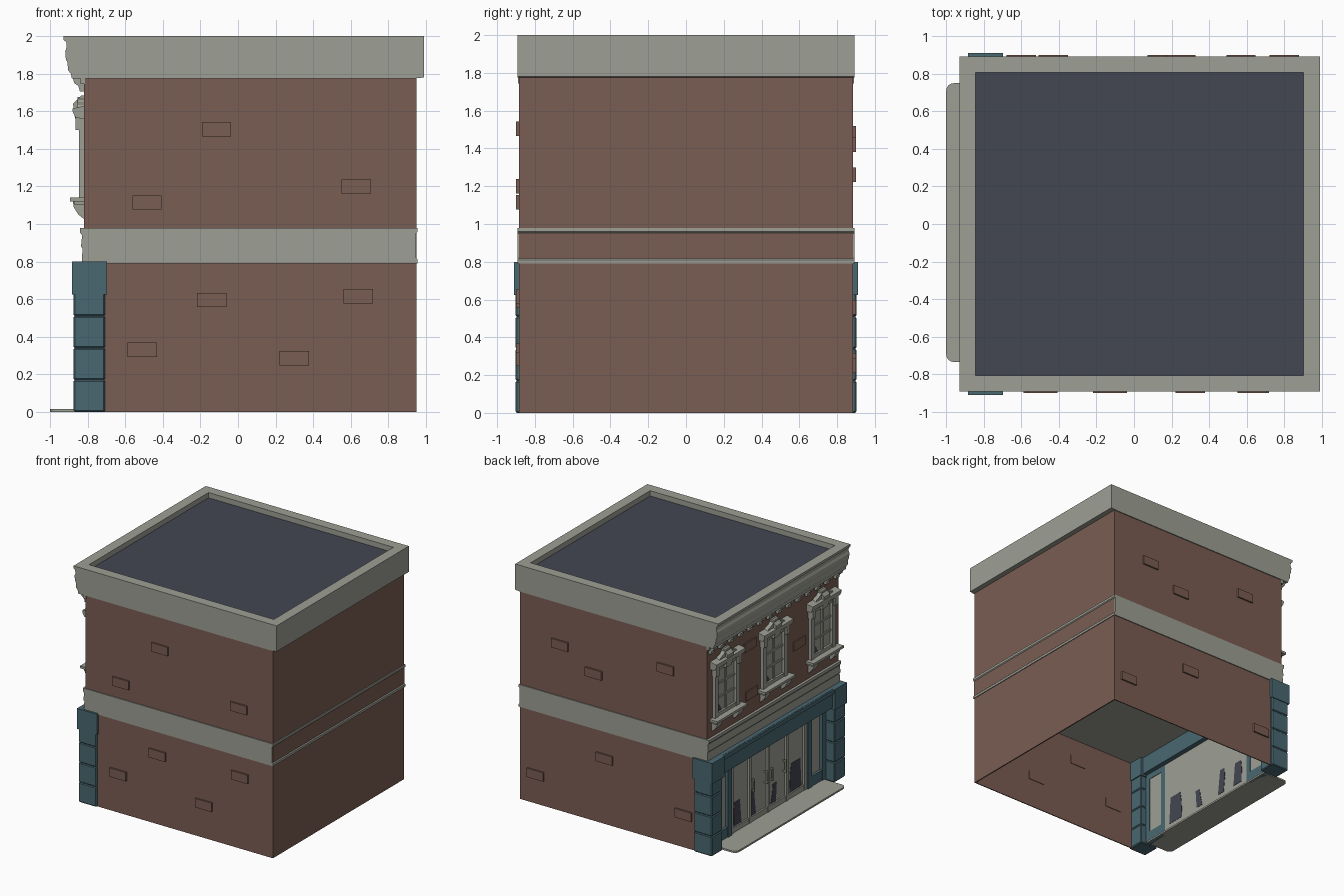
import bpy, bmesh, math

if "Cube" in bpy.data.objects:
    bpy.data.objects.remove(bpy.data.objects["Cube"])

def mat(name, r, g, b):
    m = bpy.data.materials.new(name)
    m.diffuse_color = (r, g, b, 1)
    m.use_nodes = True
    m.node_tree.nodes["Principled BSDF"].inputs["Base Color"].default_value = m.diffuse_color
    return m

BRICK = mat("brick", .195, .11, .086)
STONE = mat("pale_stone", .34, .345, .295)
TEAL = mat("teal_paint", .068, .14, .168)
DARK = mat("dark_slate", .056, .061, .084)

def finish(name, bm, *mats):
    bmesh.ops.recalc_face_normals(bm, faces=bm.faces)
    me = bpy.data.meshes.new(name)
    bm.to_mesh(me)
    bm.free()
    for m in mats:
        me.materials.append(m)
    ob = bpy.data.objects.new(name, me)
    bpy.context.collection.objects.link(ob)
    return ob

def prism_bm(pts, axis, a, b):
    """Extrude a 2D outline along an axis: x takes (y,z), y takes (x,z), z takes (x,y)."""
    place = {"x": lambda p, t: (t, p[0], p[1]),
             "y": lambda p, t: (p[0], t, p[1]),
             "z": lambda p, t: (p[0], p[1], t)}[axis]
    bm = bmesh.new()
    lo = [bm.verts.new(place(p, a)) for p in pts]
    hi = [bm.verts.new(place(p, b)) for p in pts]
    bm.faces.new(lo)
    bm.faces.new(hi)
    n = len(pts)
    for i in range(n):
        j = (i + 1) % n
        bm.faces.new((lo[i], lo[j], hi[j], hi[i]))
    bmesh.ops.recalc_face_normals(bm, faces=bm.faces)
    return bm

def prism(name, pts, axis, a, b, m):
    return finish(name, prism_bm(pts, axis, a, b), m)

def box(name, x0, x1, y0, y1, z0, z1, m, bevel=0):
    bm = prism_bm([(x0, y0), (x1, y0), (x1, y1), (x0, y1)], "z", z0, z1)
    if bevel:
        bmesh.ops.bevel(bm, geom=bm.edges[:], offset=bevel, segments=1, affect='EDGES')
    return finish(name, bm, m)

# --- Brick walls: solid upper storey, open thin-walled ground floor
box("upper_brick_walls", -.82, .95, -.885, .885, .8, 1.79, BRICK)
box("ground_back_wall", .94, .95, -.885, .885, 0, .82, BRICK)
for s in (-1, 1):
    y0, y1 = sorted((s * .885, s * .877))
    box("ground_side_wall", -.75, .945, y0, y1, 0, .82, BRICK)

# --- Raised single bricks (position along wall, height)
def side_brick(x, z, s):
    y0, y1 = sorted((s * .872, s * .899))
    box("raised_brick", x - .078, x + .078, y0, y1, z - .038, z + .038, BRICK)

for x, z in [(-.115, 1.505), (-.485, 1.115), (.63, 1.2),
             (-.14, .595), (.64, .615), (-.51, .33), (.3, .285)]:
    side_brick(x, z, -1)
for x, z in [(.57, 1.42), (.25, 1.26), (-.43, 1.48), (.8, .25), (.15, .56), (-.6, .28)]:
    side_brick(x, z, 1)
for y, z in [(.31, 1.57), (-.35, 1.33), (.29, 1.15)]:
    box("raised_brick", -.83, -.81, y - .078, y + .078, z - .038, z + .038, BRICK)

# --- Stone band between storeys (also the shop ceiling)
prism("storey_band", [
    (-.83, .79), (-.83, .83), (-.828, .87), (-.836, .88), (-.83, .94), (-.842, .955),
    (-.842, .98), (.957, .98), (.957, .96), (.947, .95), (.947, .82), (.957, .81),
    (.957, .79)], "y", -.893, .893, STONE)

# --- Cornice with moulded street side and sunken flat roof
bm = prism_bm([
    (-.82, 1.775), (-.885, 1.775), (-.89, 1.80), (-.905, 1.82), (-.908, 1.86),
    (-.917, 1.88), (-.92, 1.92), (-.912, 1.94), (-.915, 1.97), (-.93, 1.98), (-.93, 2.0),
    (.99, 2.0), (.99, 1.78), (.94, 1.775)], "y", -.893, .893)
top = max(bm.faces, key=lambda f: f.calc_center_median().z)
bmesh.ops.inset_individual(bm, faces=[top], thickness=.122)
ext = bmesh.ops.extrude_face_region(bm, geom=[top])["geom"]
bmesh.ops.translate(bm, verts=[v for v in ext if isinstance(v, bmesh.types.BMVert)], vec=(0, 0, -.045))
roof = [f for f in ext if isinstance(f, bmesh.types.BMFace)][0]
if top.is_valid:
    bmesh.ops.delete(bm, geom=[top], context='FACES_ONLY')
roof.material_index = 1
finish("cornice_and_roof", bm, STONE, DARK)

# --- Brackets and thin moulding under the cornice
box("cornice_bed_mould", -.84, -.815, -.89, .89, 1.745, 1.78, STONE)
for i in range(14):
    y = -.845 + i * .13
    prism("cornice_bracket", [(-.815, 1.78), (-.88, 1.78), (-.872, 1.75), (-.85, 1.735),
                              (-.842, 1.705), (-.815, 1.705)], "y", y - .022, y + .022, STONE)

# --- Upper windows
def window(yc):
    f = lambda n, x, a, b, z0, z1, m=STONE: box("window_" + n, x, -.815, yc + a, yc + b, z0, z1, m)
    f("pane", -.824, -.14, .14, 1.14, 1.57)
    for s in (-1, 1):
        a, b = sorted((s * .12, s * .165))
        f("jamb", -.848, a, b, 1.14, 1.57)
        # sill corbel
        prism("sill_corbel", [(-.815, 1.125), (-.88, 1.125), (-.875, 1.09), (-.85, 1.05),
                              (-.825, 1.03), (-.815, 1.03)], "y",
              yc + s * .145 - .03, yc + s * .145 + .03, STONE)
        f("head_corbel", -.865, s * .15 - .022, s * .15 + .022, 1.5, 1.57)
    f("bottom_rail", -.842, -.12, .12, 1.14, 1.17)
    f("top_rail", -.842, -.12, .12, 1.53, 1.57)
    f("mullion", -.836, -.01, .01, 1.17, 1.53)
    for z in (1.29, 1.41):
        f("glazing_bar", -.833, -.12, .12, z - .008, z + .008)
    f("sill", -.895, -.205, .205, 1.12, 1.14)
    f("sill_under", -.87, -.185, .185, 1.1, 1.12)
    # dark reflection plate
    prism("pane_reflection", [(yc + .12, 1.17), (yc + .05, 1.17), (yc + .07, 1.21), (yc + .12, 1.26)],
          "x", -.827, -.82, DARK)
    # moulded hood, stepped crest and keystone
    prism("window_hood", [(-.815, 1.56), (-.862, 1.565), (-.875, 1.585), (-.88, 1.6),
                          (-.88, 1.615), (-.815, 1.63)], "y", yc - .195, yc + .195, STONE)
    prism("hood_crest", [(yc - .12, 1.615), (yc - .105, 1.635), (yc - .06, 1.65), (yc - .03, 1.675),
                         (yc + .03, 1.675), (yc + .06, 1.65), (yc + .105, 1.635), (yc + .12, 1.615)],
          "x", -.855, -.815, STONE)
    prism("keystone", [(-.815, 1.53), (-.86, 1.53), (-.875, 1.6), (-.878, 1.64), (-.85, 1.67),
                       (-.835, 1.685), (-.815, 1.685)], "y", yc - .04, yc + .04, STONE)

for yc in (-.65, 0, .65):
    window(yc)

# --- Teal shopfront piers: four rusticated blocks and a cap
for s in (-1, 1):
    y0, y1 = sorted((s * .903, s * .755))
    for i in range(4):
        z0 = i * .17
        box("pier_block", -.877, -.707, y0, y1, z0, min(z0 + .17, .64), TEAL, .008)
    box("pier_core", -.87, -.714, y0 + .006, y1 - .006, 0, .65, TEAL)
    y0, y1 = sorted((s * .91, s * .745))
    box("pier_cap", -.885, -.698, y0, y1, .625, .8, TEAL)

# --- Shop lintel
box("lintel", -.865, -.72, -.75, .75, .64, .8, TEAL)
box("lintel_top_mould", -.878, -.8, -.75, .75, .765, .798, TEAL)

# --- Shop glazing, doors and side windows
G = -.765
box("shop_glass", G - .002, G + .002, -.76, .76, 0, .65, STONE)
for y in (-.495, -.25, 0, .25, .495):
    box("door_post", G - .02, G, y - .016, y + .016, .01, .64, STONE)
box("door_bottom_rail", G - .016, G, -.5, .5, .01, .06, STONE)
box("door_top_rail", G - .016, G, -.5, .5, .605, .64, STONE)
for y in (-.215, .035, -.035, .215):
    box("door_handle", G - .035, G - .022, y - .006, y + .006, .27, .38, STONE)
    for z in (.28, .37):
        box("handle_stub", G - .03, G, y - .005, y + .005, z - .006, z + .006, STONE)
for s in (-1, 1):
    for y in (.54, .735):
        box("side_window_post", G - .03, G + .006, s * y - .025, s * y + .025, 0, .64, TEAL)
    y0, y1 = sorted((s * .54, s * .735))
    box("side_window_kick_panel", G - .024, G + .006, y0, y1, 0, .1, TEAL)
    box("side_window_top_rail", G - .024, G + .006, y0, y1, .59, .64, TEAL)

# dark reflections, visible on both sides of the glass
def reflection(y, w, h, lean):
    prism("glass_reflection", [(y - w, .06), (y + w, .06), (y + w * .9 + lean, h * .7),
                               (y + w * .7 + lean, h), (y - w * .8 + lean, h)],
          "x", G - .0045, G + .0045, DARK)

for args in [(.4, .05, .26, .01), (.19, .035, .28, .02), (-.08, .035, .22, -.02), (-.38, .08, .3, 0)]:
    reflection(*args)

# --- Rounded entrance step
arc = []
for cy, a0 in ((-.695, 270), (.71, 180)):
    arc += [(-.96 + .04 * math.cos(math.radians(a0 - k * 22.5)),
             cy + .04 * math.sin(math.radians(a0 - k * 22.5))) for k in range(5)]
prism("entrance_step", [(-.75, -.735)] + arc + [(-.75, .75)], "z", 0, .015, STONE)
